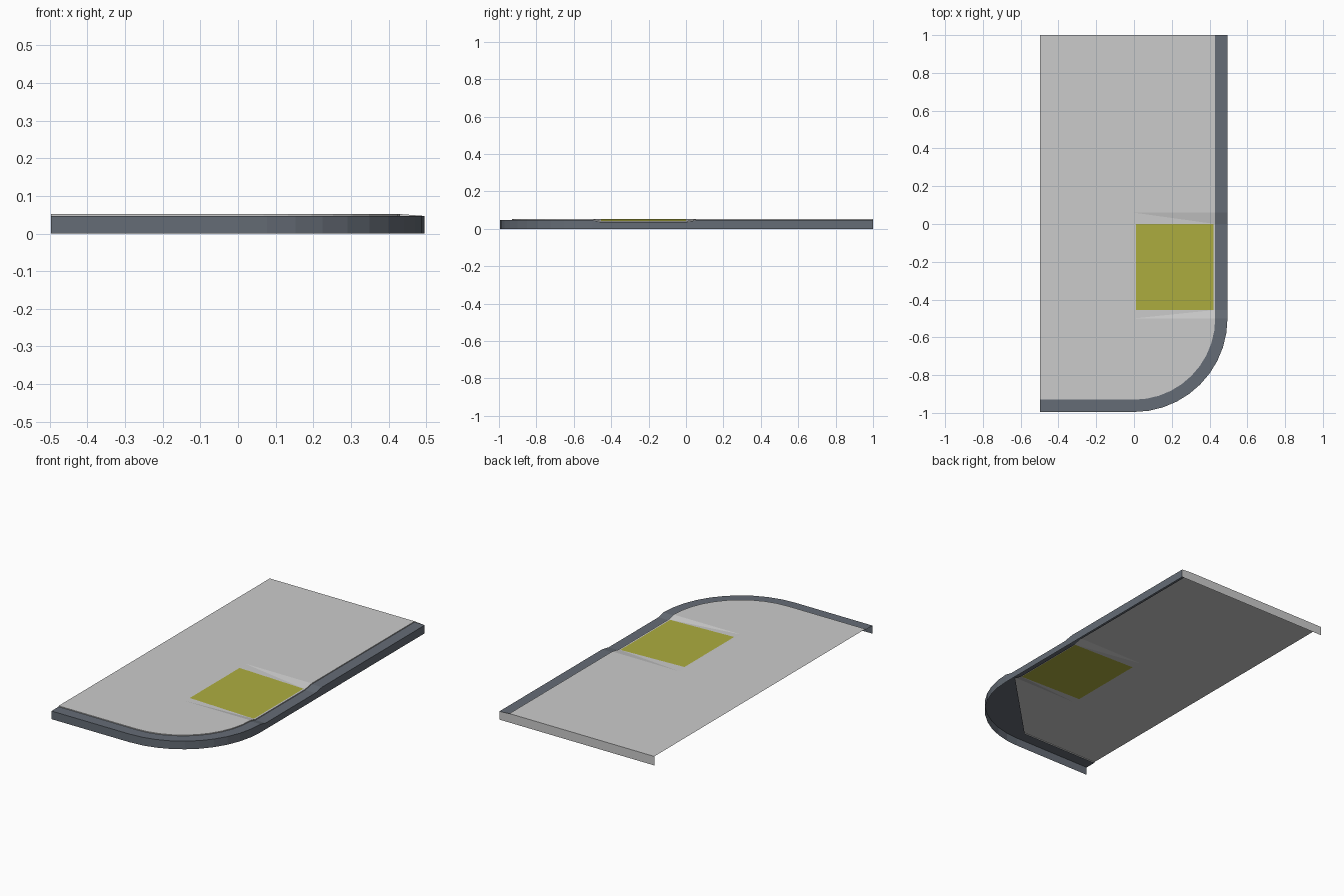
import bpy, bmesh, math

if "Cube" in bpy.data.objects:
    bpy.data.objects.remove(bpy.data.objects["Cube"])

L, R, W = -0.497, 0.495, 0.065      # left edge, outer right edge, curb width
IN = R - W                          # inner edge of curb
TOP, CURB = 0.052, 0.047            # pavement and curb heights
R_TOP, R_CURB = 0.041, 0.036        # heights at the bottom of the ramp
Y0, Y1, Y2, Y3 = -0.5, -0.455, 0.0, 0.06   # ramp flare stations
SEG = 10


def material(name, col):
    m = bpy.data.materials.new(name)
    m.diffuse_color = (*col, 1)
    m.use_nodes = True
    m.node_tree.nodes["Principled BSDF"].inputs["Base Color"].default_value = m.diffuse_color
    return m


def build(name, faces, mat=None):
    bm = bmesh.new()
    for f in faces:
        bm.faces.new([bm.verts.new(p) for p in f])
    bmesh.ops.remove_doubles(bm, verts=bm.verts, dist=1e-5)
    me = bpy.data.meshes.new(name)
    bm.to_mesh(me)
    bm.free()
    ob = bpy.data.objects.new(name, me)
    bpy.context.collection.objects.link(ob)
    if mat:
        me.materials.append(mat)
    return ob


def arc(r):
    # quarter circle from the right side round to the front
    return [(r * math.cos(a), Y0 - r * math.sin(a))
            for a in (math.pi / 2 * i / SEG for i in range(SEG + 1))]


def ramp_z(x):
    return TOP + (R_TOP - TOP) * x / IN


def path(r, straight, corner, end):
    # points from the back, past the ramp, round the corner to the left end
    low = R_TOP if straight == TOP else R_CURB
    pts = [(r, 1, straight), (r, Y3, straight), (r, Y2, low), (r, Y1, low)]
    pts += [(x, y, corner) for x, y in arc(r)]
    return pts + [(L, Y0 - r, end)]


outer = path(R, CURB, CURB, CURB)
inner = path(IN, CURB, CURB, CURB)
edge = path(IN, TOP, TOP, TOP)

# curb: outer wall, flat top and the hidden corner cap
faces = []
for i in range(len(outer) - 1):
    a, b, c, d = outer[i], outer[i + 1], inner[i + 1], inner[i]
    faces.append([a, d, c, b])
    faces.append([(a[0], a[1], 0), a, b, (b[0], b[1], 0)])
corner_cap = [(x, y, CURB) for x, y in arc(IN)]
faces.append(corner_cap[::-1])
build("curb", faces, material("curb_grey", (0.13, 0.15, 0.18)))

# pavement: flat areas, edge lip and back end wall
inner_arc = [(x, y, TOP) for x, y in arc(IN)]
yf = Y0 - IN
faces = [
    [(L, yf, TOP), (0, yf, TOP), (0, 1, TOP), (L, 1, TOP)],
    [(0, Y3, TOP), (IN, Y3, TOP), (IN, 1, TOP), (0, 1, TOP)],
    [(0, Y0, TOP)] + inner_arc[::-1],
    [(L, 1, 0), (L, 1, TOP), (IN, 1, TOP), (R, 1, CURB), (R, 1, 0)],
]
for i in range(len(edge) - 1):
    faces.append([edge[i], edge[i + 1], inner[i + 1], inner[i]])

# ramp flares on both sides of the panel
faces += [
    [(0, Y2, TOP), (IN, Y2, R_TOP), (0, Y3, TOP)],
    [(IN, Y2, R_TOP), (IN, Y3, TOP), (0, Y3, TOP)],
    [(0, Y0, TOP), (IN, Y1, R_TOP), (0, Y1, TOP)],
    [(0, Y0, TOP), (IN, Y0, TOP), (IN, Y1, R_TOP)],
]


def strip(x0, x1):
    return [(x0, Y1, ramp_z(x0)), (x1, Y1, ramp_z(x1)),
            (x1, Y2, ramp_z(x1)), (x0, Y2, ramp_z(x0))]


PX0, PX1 = 0.01, IN - 0.01
faces += [strip(0, PX0), strip(PX1, IN)]
build("pavement", faces)

# yellow warning panel on the ramp
build("ramp_panel", [strip(PX0, PX1)], material("panel_yellow", (0.42, 0.42, 0.05)))
